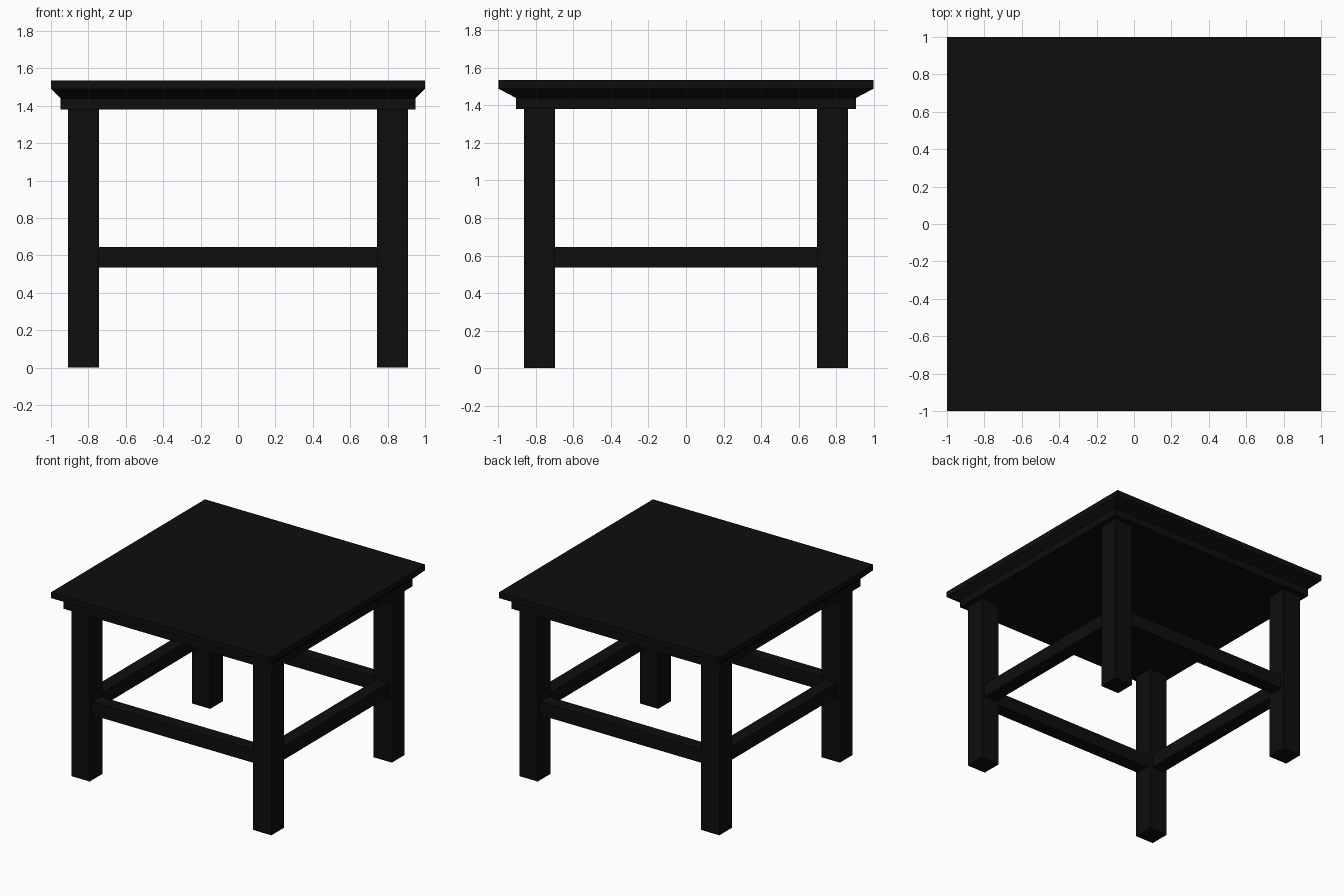
import bpy, bmesh

if "Cube" in bpy.data.objects:
    bpy.data.objects.remove(bpy.data.objects["Cube"])

# Single flat colour
black = bpy.data.materials.new("black_paint")
black.diffuse_color = (0.004, 0.004, 0.004, 1)
black.use_nodes = True
black.node_tree.nodes["Principled BSDF"].inputs["Base Color"].default_value = black.diffuse_color


def finish(bm, name):
    bmesh.ops.recalc_face_normals(bm, faces=bm.faces)
    mesh = bpy.data.meshes.new(name)
    bm.to_mesh(mesh)
    bm.free()
    mesh.materials.append(black)
    obj = bpy.data.objects.new(name, mesh)
    bpy.context.collection.objects.link(obj)


def box(name, x0, x1, y0, y1, z0, z1):
    bm = bmesh.new()
    bmesh.ops.create_cube(bm, size=1)
    for v in bm.verts:
        v.co.x = x1 if v.co.x > 0 else x0
        v.co.y = y1 if v.co.y > 0 else y0
        v.co.z = z1 if v.co.z > 0 else z0
    finish(bm, name)


# Table top: stacked rectangles (half x, half y, z) with a sloped moulding
bm = bmesh.new()
rings = []
for hx, hy, z in [(0.95, 0.907, 1.38), (0.95, 0.907, 1.44),
                  (1, 1, 1.49), (1, 1, 1.536)]:
    rings.append([bm.verts.new((sx * hx, sy * hy, z))
                  for sx, sy in ((-1, -1), (1, -1), (1, 1), (-1, 1))])
for a, b in zip(rings, rings[1:]):
    for i in range(4):
        j = (i + 1) % 4
        bm.faces.new((a[i], a[j], b[j], b[i]))
bm.faces.new(rings[0])
bm.faces.new(rings[-1])
finish(bm, "table_top")

# Leg centres and half sizes
CX, CY, HX, HY = 0.825, 0.781, 0.083, 0.082
for fy, side in ((-1, "front"), (1, "back")):
    for fx, hand in ((-1, "left"), (1, "right")):
        x, y = fx * CX, fy * CY
        box(f"{side}_{hand}_leg", x - HX, x + HX, y - HY, y + HY, 0, 1.38)

# Stretcher rails centred on the legs
T, Z0, Z1 = 0.055, 0.536, 0.646
for f, name in ((-1, "front_rail"), (1, "back_rail")):
    box(name, -CX + HX, CX - HX, f * CY - T, f * CY + T, Z0, Z1)
for f, name in ((-1, "left_rail"), (1, "right_rail")):
    box(name, f * CX - T, f * CX + T, -CY + HY, CY - HY, Z0, Z1)
